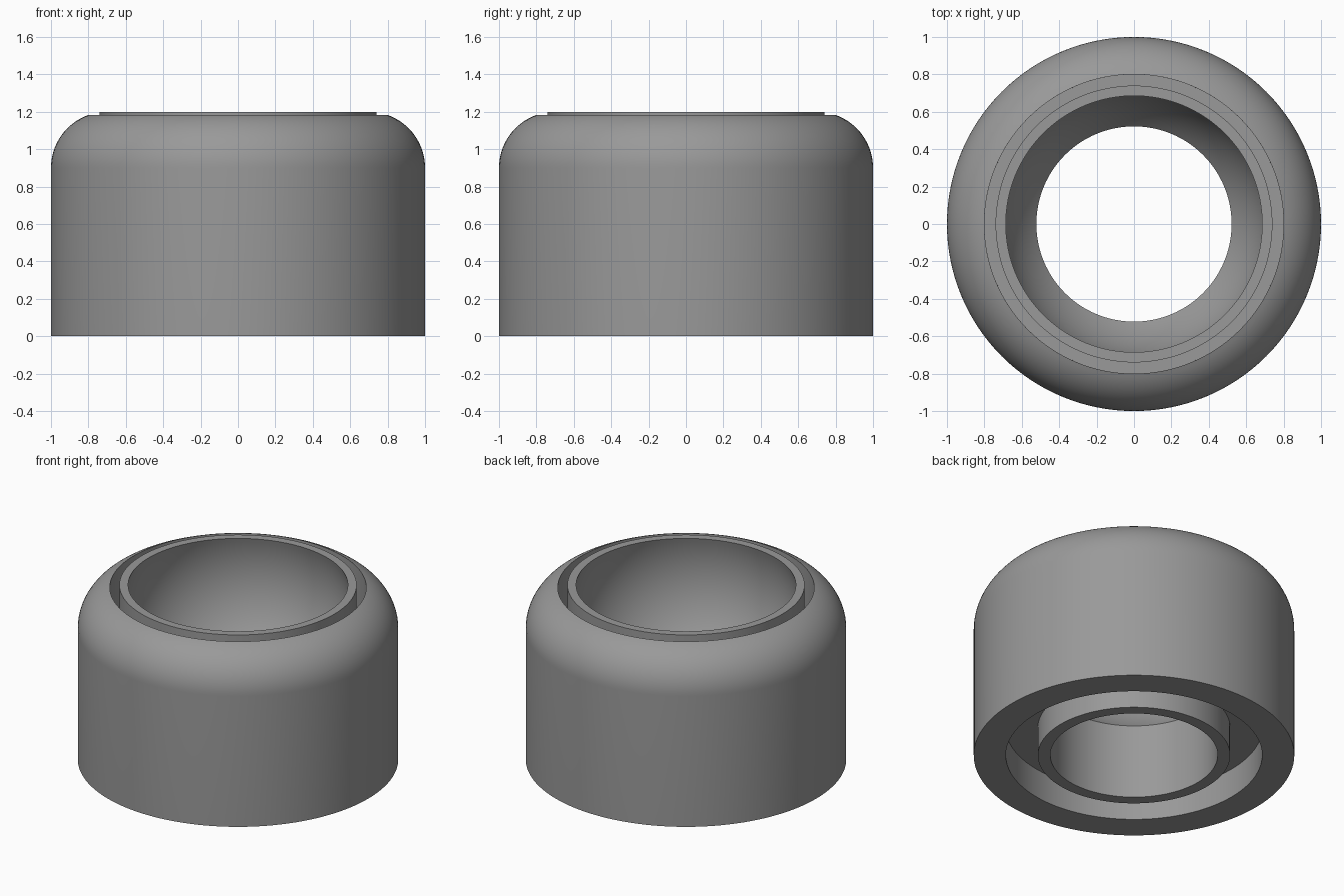
import bpy, bmesh, math

if "Cube" in bpy.data.objects:
    bpy.data.objects.remove(bpy.data.objects["Cube"])

SEGMENTS = 128


def arc(cx, cz, radius, start, end, steps):
    """Points (r, z) on an arc, angles in degrees."""
    angles = [math.radians(start + (end - start) * i / steps) for i in range(steps + 1)]
    return [(cx + radius * math.cos(a), cz + radius * math.sin(a)) for a in angles]


def lathe(name, profile, material):
    """Revolve a closed (r, z) profile about the z axis."""
    bm = bmesh.new()
    rings = []
    for s in range(SEGMENTS):
        a = 2 * math.pi * s / SEGMENTS
        rings.append([bm.verts.new((r * math.cos(a), r * math.sin(a), z)) for r, z in profile])
    n = len(profile)
    for s in range(SEGMENTS):
        here, there = rings[s], rings[(s + 1) % SEGMENTS]
        for i in range(n):
            j = (i + 1) % n
            bm.faces.new((here[i], there[i], there[j], here[j]))
    bmesh.ops.recalc_face_normals(bm, faces=bm.faces)
    mesh = bpy.data.meshes.new(name)
    bm.to_mesh(mesh)
    bm.free()
    mesh.materials.append(material)
    obj = bpy.data.objects.new(name, mesh)
    bpy.context.collection.objects.link(obj)
    bpy.ops.object.select_all(action='DESELECT')
    obj.select_set(True)
    bpy.context.view_layer.objects.active = obj
    bpy.ops.object.shade_smooth_by_angle(angle=math.radians(25))
    return obj


grey = bpy.data.materials.new("grey plastic")
grey.diffuse_color = (0.32, 0.32, 0.32, 1)
grey.use_nodes = True
grey.node_tree.nodes["Principled BSDF"].inputs["Base Color"].default_value = grey.diffuse_color

# Outer shell: straight skirt with a rounded shoulder
shoulder = arc(0.70, 0.90, 0.30, 0, 70.5, 16)
# Ball socket: spherical seat between the rim and the through hole
seat_z, seat_r = 1.0, 0.714
top_angle = math.degrees(math.asin(0.20 / seat_r))
low_angle = -math.degrees(math.acos(0.522 / seat_r))
seat = arc(0, seat_z, seat_r, top_angle, low_angle, 24)

profile = [(0.80, 0.0), (1.0, 0.0)]
profile += shoulder
profile += [(0.80, 0.40), (0.74, 0.40), (0.74, 1.20)]      # groove around the socket
profile += seat
profile += [(0.522, 0.0), (0.60, 0.0), (0.60, 0.20), (0.80, 0.20)]  # hole, lower collar, recess

lathe("ball_socket_housing", profile, grey)
